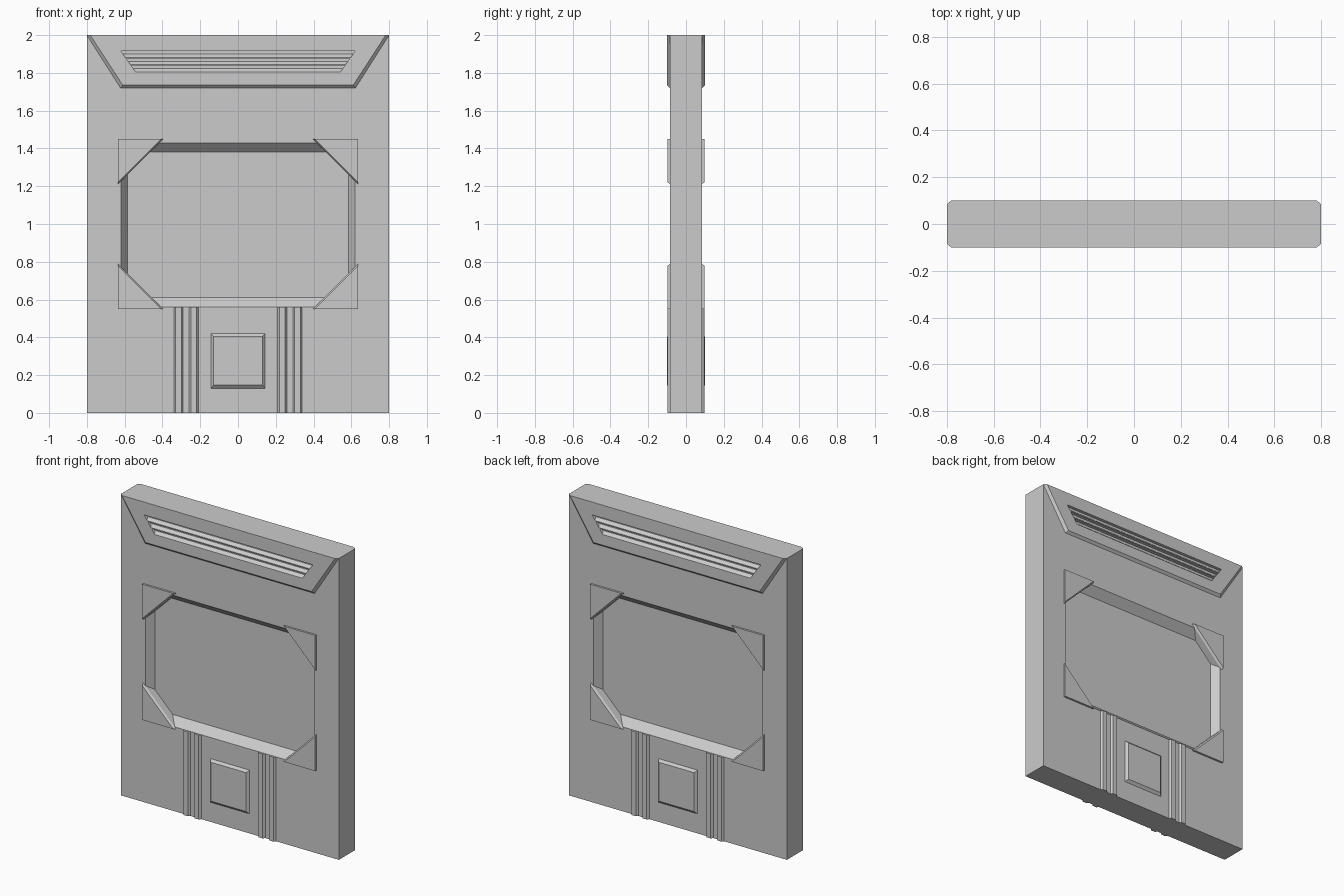
import bpy, bmesh

if "Cube" in bpy.data.objects:
    bpy.data.objects.remove(bpy.data.objects["Cube"])


def loft(name, sections, side):
    """Join matching (x, z) outlines at distances y from the centre plane; side -1 is front."""
    bm = bmesh.new()
    loops = [[bm.verts.new((x, side * y, z)) for x, z in pts] for y, pts in sections]
    n = len(loops[0])
    for a, b in zip(loops, loops[1:]):
        for i in range(n):
            j = (i + 1) % n
            bm.faces.new((a[i], a[j], b[j], b[i]))
    bm.faces.new(loops[0])
    bm.faces.new(loops[-1])
    bmesh.ops.recalc_face_normals(bm, faces=bm.faces)
    mesh = bpy.data.meshes.new(name)
    bm.to_mesh(mesh)
    bm.free()
    ob = bpy.data.objects.new(name, mesh)
    bpy.context.collection.objects.link(ob)
    return ob


def trap(z0, z1, w0, w1):
    """Symmetric trapezoid outline: half width w0 at z0 and w1 at z1."""
    return [(-w0, z0), (w0, z0), (w1, z1), (-w1, z1)]


def rect(x0, x1, z0, z1):
    return [(x0, z0), (x1, z0), (x1, z1), (x0, z1)]


def cut(target, cutter):
    mod = target.modifiers.new("cut", "BOOLEAN")
    mod.operation = "DIFFERENCE"
    mod.solver = "EXACT"
    mod.object = cutter
    bpy.context.view_layer.objects.active = target
    bpy.ops.object.modifier_apply(modifier=mod.name)


FACE, TOP = 0.085, 0.1   # slab surface and raised surface

# Main slab
slab = loft("wall_slab", [(-FACE, rect(-.8, .8, 0, 2)), (FACE, rect(-.8, .8, 0, 2))], 1)

for side, tag in ((-1, "front"), (1, "back")):
    # Sunken central bay with sloping reveals
    t = (0.11 - FACE) / 0.05
    bay = loft("bay_cutter", [
        (0.11, rect(-.62 - .034 * t, .62 + .034 * t, .56 - .05 * t, 1.43 + .05 * t)),
        (FACE - .05, rect(-.586, .586, .61, 1.38))], side)
    bay.hide_render = True
    cut(slab, bay)
    bpy.data.objects.remove(bay)

    # Raised header with bevelled edges
    header = loft(tag + "_header", [(FACE, trap(1.72, 2, .622, .8)),
                                    (TOP, trap(1.735, 2, .61, .782))], side)

    # Louvre grooves, undercut at the top and sloping out at the bottom
    def half(z):
        return .62 - (1.915 - z) * .71
    for i in range(3):
        z1 = 1.915 - i * .0385
        z0 = z1 - .034
        zb = z0 + .018
        groove = loft("groove_cutter", [(TOP + .002, trap(z0, z1, half(z0), half(z1))),
                                        (TOP - .02, trap(zb, z1, half(zb), half(z1)))], side)
        groove.hide_render = True
        cut(header, groove)
        cut(slab, groove)
        bpy.data.objects.remove(groove)

    # Triangular corner gussets over the bay
    for sx in (-1, 1):
        for zc, sz in ((.55, 1), (1.45, -1)):
            def tri(leg):
                return [(sx * .635, zc), (sx * (.635 - leg), zc), (sx * .635, zc + sz * leg)]
            loft(tag + "_corner_gusset", [(FACE - .05, tri(.24)), (FACE, tri(.24)),
                                          (.098, tri(.228))], side)

        # Vertical ribs below the bay
        for x in (.21, .29):
            a, b = sorted((sx * x, sx * (x + .05)))
            loft(tag + "_rib", [(FACE, rect(a, b, 0, .56)),
                                (.098, rect(a + .01, b - .01, 0, .56))], side)

    # Small raised plate between the ribs
    loft(tag + "_plate", [(FACE, rect(-.144, .144, .13, .42)),
                          (TOP, rect(-.13, .13, .147, .405))], side)
